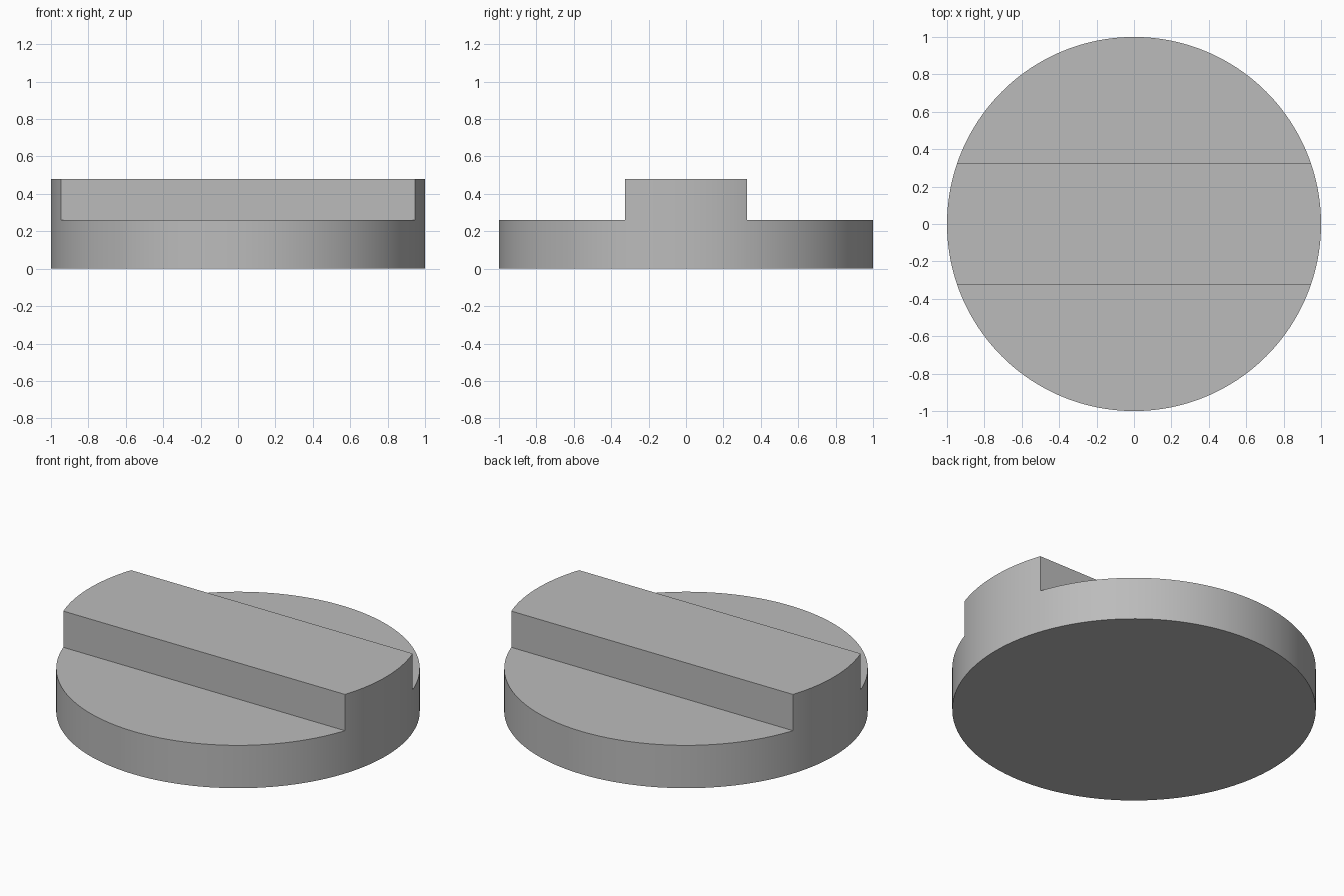
import bpy
import bmesh
import math

RADIUS = 1.0
BASE_HEIGHT = 0.26
TOTAL_HEIGHT = 0.48
BAR_HALF_WIDTH = 0.325

cube = bpy.data.objects.get("Cube")
if cube:
    bpy.data.objects.remove(cube, do_unlink=True)

# Plain grey material
grey = bpy.data.materials.new("plain_grey")
grey.use_nodes = True
colour = (0.5, 0.5, 0.5, 1.0)
grey.diffuse_color = colour
grey.node_tree.nodes["Principled BSDF"].inputs["Base Color"].default_value = colour

bm = bmesh.new()

# Round base
bmesh.ops.create_cone(bm, cap_ends=True, segments=192, radius1=RADIUS,
                      radius2=RADIUS, depth=BASE_HEIGHT)
bmesh.ops.translate(bm, verts=bm.verts, vec=(0, 0, BASE_HEIGHT / 2))

# Cut lines along both sides of the grip bar
for side in (-1, 1):
    bmesh.ops.bisect_plane(bm, geom=bm.verts[:] + bm.edges[:] + bm.faces[:],
                           plane_co=(0, side * BAR_HALF_WIDTH, 0),
                           plane_no=(0, 1, 0))

# Raise the middle of the top into the grip bar
bm.normal_update()
middle = [f for f in bm.faces if f.normal.z > 0.9
          and abs(f.calc_center_median().y) < BAR_HALF_WIDTH / 2]
raised = bmesh.ops.extrude_discrete_faces(bm, faces=middle)["faces"]
bmesh.ops.translate(bm, verts=list({v for f in raised for v in f.verts}),
                    vec=(0, 0, TOTAL_HEIGHT - BASE_HEIGHT))
bmesh.ops.recalc_face_normals(bm, faces=bm.faces)

mesh = bpy.data.meshes.new("knob")
bm.to_mesh(mesh)
bm.free()
mesh.materials.append(grey)

knob = bpy.data.objects.new("knob", mesh)
bpy.context.collection.objects.link(knob)

# Smooth round wall, sharp corners
bpy.ops.object.select_all(action="DESELECT")
knob.select_set(True)
bpy.context.view_layer.objects.active = knob
bpy.ops.object.shade_smooth_by_angle(angle=math.radians(30))
